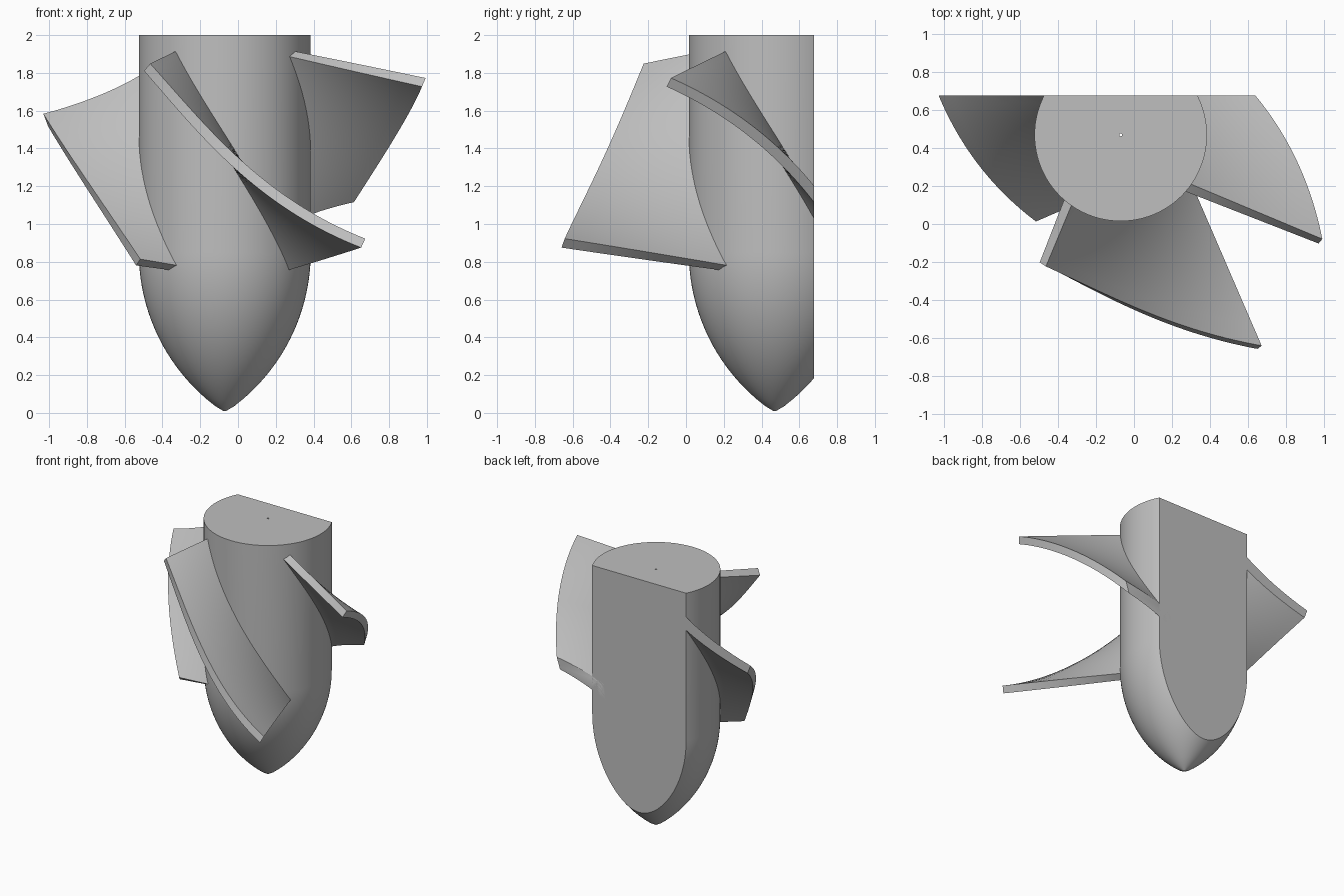
import bpy, bmesh, math
from mathutils import Vector, Matrix

cube = bpy.data.objects.get("Cube")
if cube:
    bpy.data.objects.remove(cube)

AXIS = Vector((-0.07, 0.47, 0))   # hub axis
CUT_Y = 0.677                     # flat back plane
HUB_R = 0.455
SHOULDER = 0.85                   # height where the nose meets the cylinder
THICK = 0.055

grey = bpy.data.materials.new("plain grey")
grey.use_nodes = True
colour = (0.52, 0.52, 0.52, 1)
grey.diffuse_color = colour
grey.node_tree.nodes["Principled BSDF"].inputs["Base Color"].default_value = colour


def finish(name, bm):
    """Slice off the back, cap the slice and make a smooth-shaded object."""
    bmesh.ops.recalc_face_normals(bm, faces=bm.faces)
    cut = bmesh.ops.bisect_plane(bm, geom=bm.verts[:] + bm.edges[:] + bm.faces[:],
                                 plane_co=(0, CUT_Y, 0), plane_no=(0, 1, 0), clear_outer=True)
    edges = [e for e in cut["geom_cut"] if isinstance(e, bmesh.types.BMEdge)]
    if edges:
        bmesh.ops.holes_fill(bm, edges=edges)
    bmesh.ops.recalc_face_normals(bm, faces=bm.faces)
    mesh = bpy.data.meshes.new(name)
    bm.to_mesh(mesh)
    bm.free()
    mesh.materials.append(grey)
    obj = bpy.data.objects.new(name, mesh)
    bpy.context.collection.objects.link(obj)
    bpy.ops.object.select_all(action="DESELECT")
    obj.select_set(True)
    bpy.context.view_layer.objects.active = obj
    bpy.ops.object.shade_smooth_by_angle(angle=math.radians(30))


def hub():
    """Ogive nose and straight shaft with a pin-sized bore, revolved."""
    bore = 0.007
    arc = (HUB_R ** 2 + SHOULDER ** 2) / (2 * HUB_R)
    profile = [(bore, 2.0), (bore, 0.01)]
    for i in range(1, 25):
        z = SHOULDER * i / 24
        profile.append((math.sqrt(arc ** 2 - (SHOULDER - z) ** 2) - arc + HUB_R, z))
    profile.append((HUB_R, 2.0))
    bm = bmesh.new()
    verts = [bm.verts.new(AXIS + Vector((r, 0, z))) for r, z in profile]
    ring = [bm.edges.new((a, b)) for a, b in zip(verts, verts[1:] + verts[:1])]
    bmesh.ops.spin(bm, geom=verts + ring, cent=AXIS, axis=(0, 0, 1),
                   angle=math.tau, steps=96, use_merge=True)
    bmesh.ops.remove_doubles(bm, verts=bm.verts, dist=1e-5)
    finish("hub", bm)


def blade(name, turn, length):
    """Twisted ruled blade; length(t) is its reach from top (0) to bottom (1)."""
    rows, cols = 40, 8

    def point(t, s):
        root = math.radians(-128 + 90 * t)
        lean = math.radians(-112 + 46 * t)
        out = Vector((math.cos(lean), math.sin(lean), -0.2 + 0.34 * t))
        base = Vector((HUB_R * math.cos(root), HUB_R * math.sin(root), 1.9 - 1.13 * t))
        reach = -0.1 + s * (length(t) + 0.1)
        return base + out * reach

    def normal(t, s):
        d = 0.001
        along = point(t + d, s) - point(t - d, s)
        across = point(t, s + d) - point(t, s - d)
        return along.cross(across).normalized()

    bm = bmesh.new()
    spin = Matrix.Rotation(math.radians(turn), 3, "Z")
    sides = []
    for sign in (-0.5, 0.5):
        sides.append([[bm.verts.new(AXIS + spin @ (point(i / rows, j / cols)
                                    + normal(i / rows, j / cols) * THICK * sign))
                       for j in range(cols + 1)] for i in range(rows + 1)])
    # broad faces
    for grid in sides:
        for i in range(rows):
            for j in range(cols):
                bm.faces.new((grid[i][j], grid[i + 1][j], grid[i + 1][j + 1], grid[i][j + 1]))
    # rim joining the two broad faces
    def border(g):
        return (g[0][:-1] + [row[-1] for row in g[:-1]]
                + g[-1][:0:-1] + [row[0] for row in g[:0:-1]])
    low, high = border(sides[0]), border(sides[1])
    for k in range(len(low)):
        n = (k + 1) % len(low)
        bm.faces.new((low[k], low[n], high[n], high[k]))
    finish(name, bm)


def flared_down(t):
    return 0.35 - 0.13 * t + 0.7 * t * t


def flared_up(t):
    return 0.75 - 1.03 * t + 0.475 * t * t


hub()
blade("front_blade", 0, flared_down)
blade("left_blade", 90, flared_up)
blade("right_blade", -90, flared_up)
